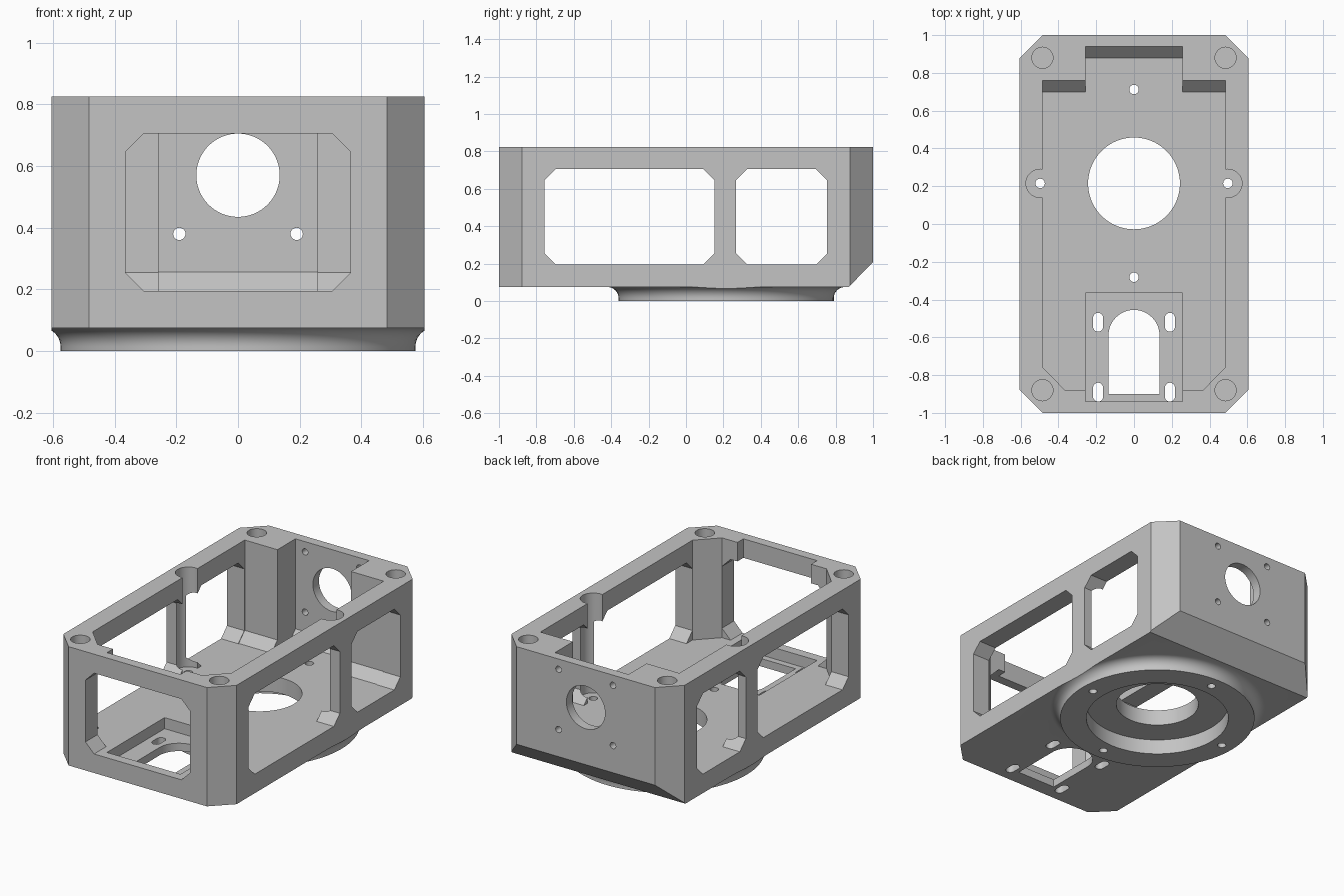
import bpy, bmesh
from math import sin, cos, pi, radians
from mathutils import Vector

if "Cube" in bpy.data.objects:
    bpy.data.objects.remove(bpy.data.objects["Cube"])

grey = bpy.data.materials.new("machined_grey")
grey.use_nodes = True
grey.diffuse_color = (0.55, 0.55, 0.55, 1)
grey.node_tree.nodes["Principled BSDF"].inputs["Base Color"].default_value = (0.55, 0.55, 0.55, 1)

FLOOR, RIM, BASE = 0.195, 0.825, 0.075
HUB_Y = 0.215
PLACE = {"X": lambda u, v, w: (w, u, v),
         "Y": lambda u, v, w: (u, w, v),
         "Z": lambda u, v, w: (u, v, w)}


def prism(name, pts, axis, lo, hi, bevel_plane=None):
    """Extrude a 2D outline along an axis; optionally slice one side away."""
    bm = bmesh.new()
    put = PLACE[axis]
    bottom = [bm.verts.new(put(u, v, lo)) for u, v in pts]
    top = [bm.verts.new(put(u, v, hi)) for u, v in pts]
    bm.faces.new(bottom)
    bm.faces.new(top)
    for i in range(len(pts)):
        j = (i + 1) % len(pts)
        bm.faces.new((bottom[i], bottom[j], top[j], top[i]))
    if bevel_plane:
        co, no = bevel_plane
        cut = bmesh.ops.bisect_plane(bm, geom=bm.verts[:] + bm.edges[:] + bm.faces[:],
                                     plane_co=co, plane_no=no, clear_outer=True)
        edges = [e for e in cut["geom_cut"] if isinstance(e, bmesh.types.BMEdge)]
        bmesh.ops.contextual_create(bm, geom=edges)
    return finish(name, bm)


def finish(name, bm):
    bmesh.ops.recalc_face_normals(bm, faces=bm.faces[:])
    mesh = bpy.data.meshes.new(name)
    bm.to_mesh(mesh)
    bm.free()
    mesh.materials.append(grey)
    obj = bpy.data.objects.new(name, mesh)
    bpy.context.collection.objects.link(obj)
    return obj


def lathe(name, profile, y, steps=96):
    """Closed solid of revolution about a vertical axis at (0, y)."""
    bm = bmesh.new()
    rings = [[bm.verts.new((r * cos(2 * pi * k / steps), y + r * sin(2 * pi * k / steps), z))
              for k in range(steps)] for r, z in profile]
    for a, b in zip(rings, rings[1:]):
        for k in range(steps):
            n = (k + 1) % steps
            bm.faces.new((a[k], a[n], b[n], b[k]))
    bm.faces.new(rings[0])
    bm.faces.new(rings[-1])
    return finish(name, bm)


def circle(u, v, r, n=32):
    return [(u + r * cos(2 * pi * k / n), v + r * sin(2 * pi * k / n)) for k in range(n)]


def rect(u0, u1, v0, v1):
    return [(u0, v0), (u1, v0), (u1, v1), (u0, v1)]


def chamfered(u0, u1, v0, v1, c):
    return [(u0 + c, v0), (u1 - c, v0), (u1, v0 + c), (u1, v1 - c),
            (u1 - c, v1), (u0 + c, v1), (u0, v1 - c), (u0, v0 + c)]


def slot(u, v, r, half, n=10):
    top = [(u + r * cos(pi * k / n), v + half - r + r * sin(pi * k / n)) for k in range(n + 1)]
    return top + [(2 * u - a, 2 * v - b) for a, b in top]


def combine(target, tool, operation):
    mod = target.modifiers.new("combine", "BOOLEAN")
    mod.operation = operation
    mod.solver = "EXACT"
    mod.object = tool
    bpy.context.view_layer.objects.active = target
    bpy.ops.object.modifier_apply(modifier=mod.name)
    bpy.data.objects.remove(tool)


def cut(*args):
    combine(housing, prism("cutter", *args), "DIFFERENCE")


# Solid block with a filleted round flange below, trimmed to the footprint
housing = prism("housing", rect(-0.8, 0.8, -1.2, 1.2), "Z", BASE, RIM)
fillet = [(0.635 - 0.06 * cos(t * pi / 20), 0.015 + 0.06 * sin(t * pi / 20)) for t in range(11)]
flange = lathe("flange", [(0.575, 0)] + fillet + [(0.635, 0.11)], HUB_Y)
combine(housing, flange, "UNION")
footprint = prism("footprint", chamfered(-0.605, 0.605, -1, 1, 0.122), "Z", -0.5, 1.5,
                  (Vector((0, 0.87, BASE)), Vector((0, 1, -0.97))))
combine(housing, footprint, "INTERSECT")

# Central channel with the sunken front floor and sloped back edge
cut([(-0.94, 0.125), (-0.365, 0.125), (-0.365, FLOOR), (0.88, FLOOR),
     (0.94, 0.257), (0.94, 1), (-0.94, 1)], "X", -0.257, 0.257)

# Main cavity with chamfered front corners and sloped back edge
cut([(-0.365, -0.88), (0.365, -0.88), (0.485, -0.757), (0.485, 0.76),
     (-0.485, 0.76), (-0.485, -0.757)], "Z", FLOOR, 1,
    (Vector((0, 0.70, FLOOR)), Vector((0, 1, -1))))

# Side and front windows
cut(chamfered(-0.757, 0.152, FLOOR, 0.705, 0.06), "X", -1, 1)
cut(chamfered(0.267, 0.755, FLOOR, 0.705, 0.06), "X", -1, 1)
cut(chamfered(-0.365, 0.365, FLOOR, 0.705, 0.06), "Y", -1.2, -0.7)

# Hub bore and the recess under the flange
cut(circle(0, HUB_Y, 0.42, 96), "Z", -0.5, 0.095)
cut(circle(0, HUB_Y, 0.243, 80), "Z", -0.5, 0.5)

# Flange screw holes, with clearance notches in the side walls
for y in (HUB_Y - 0.497, HUB_Y + 0.497):
    cut(circle(0, y, 0.025, 20), "Z", -0.5, 0.5)
for side in (-1, 1):
    cut(circle(side * 0.497, HUB_Y, 0.075), "Z", FLOOR, 1)
    cut(circle(side * 0.497, HUB_Y, 0.025, 20), "Z", -0.5, 0.5)

# Arched opening and mounting slots in the sunken floor
arch = [(0.135 * cos(pi * k / 24), -0.59 + 0.135 * sin(pi * k / 24)) for k in range(25)]
cut(arch + [(-0.135, -0.9), (0.135, -0.9)], "Z", -0.5, 0.16)
for side in (-1, 1):
    for y in (-0.52, -0.89):
        cut(slot(side * 0.19, y, 0.027, 0.05), "Z", -0.5, 0.135)

# Back wall bore and its four screw holes
cut(circle(0, 0.57, 0.135, 64), "Y", 0.8, 1.2)
for side in (-1, 1):
    for z in (0.38, 0.76):
        cut(circle(side * 0.19, z, 0.02, 20), "Y", 0.8, 1.2)

# Blind holes in the rim corners
for x in (-0.485, 0.485):
    for y in (-0.88, 0.88):
        cut(circle(x, y, 0.056), "Z", 0.67, 1)

bpy.ops.object.select_all(action="DESELECT")
housing.select_set(True)
bpy.context.view_layer.objects.active = housing
bpy.ops.object.shade_smooth_by_angle(angle=radians(30))
